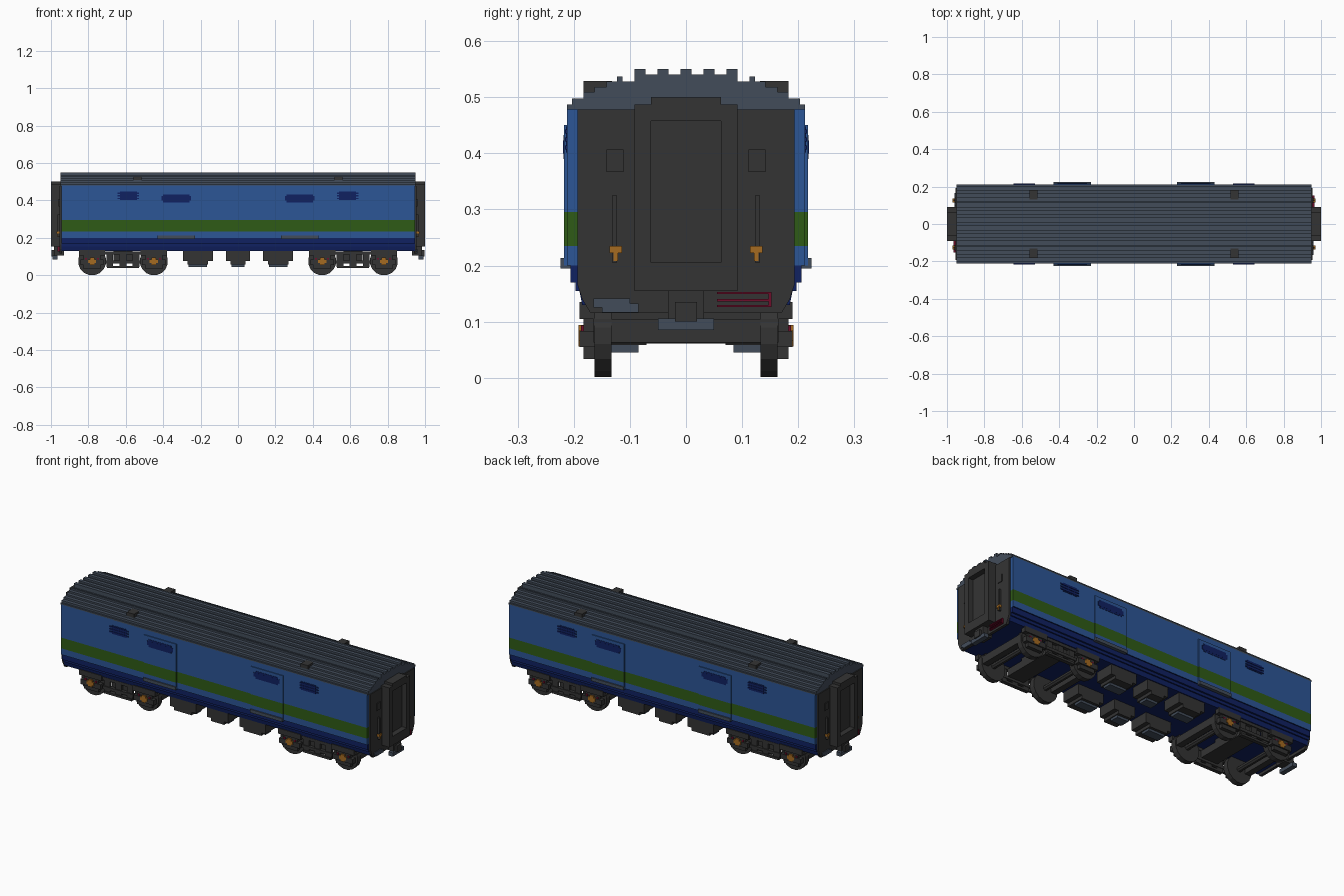
import bpy, bmesh, math
from mathutils import Matrix, Vector


def colour(name, rgb):
    m = bpy.data.materials.new(name)
    m.diffuse_color = (*rgb, 1)
    return m


DARK = colour("dark grey", (0.034, 0.034, 0.034))
SLATE = colour("slate roof", (0.055, 0.073, 0.102))
BLUE = colour("blue", (0.025, 0.092, 0.305))
GREEN = colour("green", (0.028, 0.105, 0.008))
NAVY = colour("navy", (0.005, 0.015, 0.12))
ORANGE = colour("orange", (0.376, 0.145, 0.015))
RED = colour("crimson", (0.16, 0.004, 0.024))


def finish(name, bm, mats):
    bmesh.ops.recalc_face_normals(bm, faces=bm.faces)
    me = bpy.data.meshes.new(name)
    bm.to_mesh(me)
    bm.free()
    for m in mats:
        me.materials.append(m)
    ob = bpy.data.objects.new(name, me)
    bpy.context.collection.objects.link(ob)
    return ob


def add_box(bm, x0, x1, y0, y1, z0, z1):
    mat = Matrix.Translation(((x0 + x1) / 2, (y0 + y1) / 2, (z0 + z1) / 2)) @ \
        Matrix.Diagonal((abs(x1 - x0), abs(y1 - y0), z1 - z0, 1))
    bmesh.ops.create_cube(bm, size=1, matrix=mat)


def boxes(name, mat, items):
    bm = bmesh.new()
    for b in items:
        add_box(bm, *b)
    return finish(name, bm, [mat])


def mirrored(items, x=True, y=True):
    out = []
    for (x0, x1, y0, y1, z0, z1) in items:
        for sx in ((1, -1) if x else (1,)):
            for sy in ((1, -1) if y else (1,)):
                xs, ys = sorted((sx * x0, sx * x1)), sorted((sy * y0, sy * y1))
                out.append((*xs, *ys, z0, z1))
    return out


def add_prism(bm, half, x0, x1):
    """Extrude a half section (y, z), mirrored in y, along x."""
    pts = half + [(-y, z) for y, z in reversed(half)]
    f = bm.faces.new([bm.verts.new((x0, y, z)) for y, z in pts])
    new = bmesh.ops.extrude_face_region(bm, geom=[f], use_keep_orig=True)
    bmesh.ops.translate(bm, verts=[v for v in new["geom"] if isinstance(v, bmesh.types.BMVert)],
                        vec=(x1 - x0, 0, 0))


def paint_bands(bm):
    """Cut at the livery heights and colour each band."""
    for z in (0.2, 0.235, 0.295):
        bmesh.ops.bisect_plane(bm, geom=bm.verts[:] + bm.edges[:] + bm.faces[:],
                               plane_co=Vector((0, 0, z)), plane_no=Vector((0, 0, 1)))
    for f in bm.faces:
        z = f.calc_center_median().z
        f.material_index = 2 if z < 0.201 else 1 if 0.235 < z < 0.295 else 0


# Body shell with stepped sill
bm = bmesh.new()
add_prism(bm, [(0.185, 0.13), (0.19, 0.155), (0.197, 0.155), (0.197, 0.17), (0.206, 0.17),
               (0.206, 0.2), (0.212, 0.2), (0.212, 0.48)], -0.945, 0.945)
paint_bands(bm)
finish("body", bm, [BLUE, GREEN, NAVY])

# Ribbed roof
bm = bmesh.new()
add_prism(bm, [(0.212, 0.478), (0.212, 0.487), (0.203, 0.487), (0.203, 0.498), (0.183, 0.498),
               (0.183, 0.509), (0.163, 0.509), (0.163, 0.518), (0.142, 0.518), (0.142, 0.528),
               (0.123, 0.528), (0.123, 0.537), (0.113, 0.537), (0.113, 0.528), (0.092, 0.528),
               (0.092, 0.55), (0.072, 0.55), (0.072, 0.54), (0.051, 0.54), (0.051, 0.55),
               (0.031, 0.55), (0.031, 0.54), (0.01, 0.54), (0.01, 0.55)], -0.95, 0.95)
finish("roof", bm, [SLATE])
boxes("roof_vents", DARK, mirrored([(0.515, 0.56, 0.132, 0.183, 0.505, 0.529)]))

# Side doors, steps, windows and vents
bm = bmesh.new()
for b in mirrored([(0.23, 0.43, 0.205, 0.217, 0.2, 0.45)]):
    add_box(bm, *b)
paint_bands(bm)
finish("side_doors", bm, [BLUE, GREEN, NAVY])
boxes("door_steps", SLATE, mirrored([(0.23, 0.43, 0.2, 0.224, 0.195, 0.213)]))
boxes("door_windows", NAVY, mirrored([(0.25, 0.41, 0.214, 0.219, 0.4, 0.423),
                                      (0.26, 0.40, 0.214, 0.2185, 0.39, 0.433)]))
boxes("side_vents", NAVY, mirrored([(0.54, 0.63, 0.21, 0.214, 0.401, 0.448),
                                    (0.53, 0.645, 0.21, 0.216, 0.407, 0.414),
                                    (0.53, 0.645, 0.21, 0.216, 0.421, 0.428),
                                    (0.53, 0.645, 0.21, 0.216, 0.435, 0.442)]))

# End walls
bm = bmesh.new()
for x0, x1 in ((0.94, 0.955), (-0.955, -0.94)):
    add_prism(bm, [(0.17, 0.115), (0.185, 0.14), (0.193, 0.165), (0.193, 0.478)], x0, x1)
finish("end_walls", bm, [DARK])

# Gangways: frame around a recessed door
boxes("gangway_frames", DARK, mirrored([(0.95, 1.0, 0.062, 0.092, 0.155, 0.487)]) +
      mirrored([(0.95, 1.0, -0.062, 0.062, 0.155, 0.205),
                (0.95, 1.0, -0.062, 0.062, 0.458, 0.5),
                (0.95, 0.97, -0.062, 0.062, 0.205, 0.458)], y=False))

# Couplers
boxes("couplers", DARK, mirrored([(0.93, 0.985, -0.032, 0.032, 0.105, 0.155),
                                  (0.965, 0.998, -0.02, 0.02, 0.1, 0.135)], y=False))
boxes("coupler_heads", SLATE, mirrored([(0.965, 0.992, -0.05, 0.05, 0.085, 0.106)], y=False))

# End wall windows, handrails, lamps and hoses
boxes("end_windows", DARK, mirrored([(0.95, 0.959, 0.111, 0.142, 0.367, 0.407)]))
boxes("handrails", DARK, mirrored([(0.95, 0.966, 0.123, 0.132, 0.205, 0.325)]))
boxes("end_lamps", ORANGE, mirrored([(0.95, 0.97, 0.114, 0.136, 0.222, 0.235),
                                     (0.95, 0.968, 0.121, 0.129, 0.208, 0.222)]))
hoses = [(0.95, 0.966, 0.055, 0.15, z, z + 0.004) for z in (0.126, 0.136, 0.149)]
hoses.append((0.95, 0.966, 0.147, 0.152, 0.126, 0.153))
boxes("hoses", RED, hoses + [(-b[1], -b[0], -b[3], -b[2], b[4], b[5]) for b in hoses])
pads = [(0.95, 0.96, -0.15, -0.085, 0.116, 0.132), (0.95, 0.96, -0.165, -0.1, 0.125, 0.141)]
boxes("hose_brackets", SLATE, pads + [(-b[1], -b[0], -b[3], -b[2], b[4], b[5]) for b in pads])

# Underfloor equipment with stepped lower edges
cases, trays = [], []
for x, w in ((-0.215, 0.08), (0, 0.065), (0.215, 0.08)):
    for s in (1, -1):
        y0, y1 = sorted((s * 0.07, s * 0.18))
        cases += [(x - w, x + w, y0, y1, 0.075, 0.132),
                  (x - w + 0.025, x + w - 0.025, y0, y1, 0.058, 0.075)]
        y0, y1 = sorted((s * 0.085, s * 0.135))
        trays.append((x - w + 0.03, x + w - 0.03, y0, y1, 0.045, 0.058))
boxes("equipment_cases", DARK, cases)
boxes("equipment_trays", SLATE, trays)

# Wheels and axles
def cylinder(bm, x, y, z, r, depth, sides):
    bmesh.ops.create_cone(bm, cap_ends=True, segments=sides, radius1=r, radius2=r, depth=depth,
                          matrix=Matrix.Translation((x, y, z)) @ Matrix.Rotation(math.pi / 2, 4, 'X')
                          @ Matrix.Rotation(math.pi / sides, 4, 'Z'))


WHEELS = (-0.78, -0.45, 0.45, 0.78)
bm = bmesh.new()
for x in WHEELS:
    cylinder(bm, x, 0, 0.075, 0.015, 0.3, 8)
    for s in (1, -1):
        cylinder(bm, x, s * 0.148, 0.075, 0.0755, 0.03, 16)
finish("wheels_and_axles", bm, [DARK])

# Bogie frames, axle boxes, springs
frame, caps, pins, dampers = [], [], [], []
for x in WHEELS:
    frame += [(x - 0.045, x + 0.045, 0.162, 0.183, 0.033, 0.115),
              (x - 0.062, x + 0.062, 0.162, 0.19, 0.055, 0.083),
              (x - 0.07, x + 0.07, 0.162, 0.19, 0.105, 0.135)]
    caps += [(x - 0.022, x + 0.022, 0.18, 0.192, 0.066, 0.084),
             (x - 0.012, x + 0.012, 0.18, 0.192, 0.056, 0.094)]
    for d in (-0.032, 0.032):
        dampers += [(x + d - 0.005, x + d + 0.005, 0.18, 0.187, 0.062, 0.093)]
for c in (-0.615, 0.615):
    frame += [(c - 0.21, c + 0.21, 0.162, 0.183, 0.112, 0.128),
              (c - 0.085, c + 0.085, 0.162, 0.183, 0.038, 0.05),
              (c - 0.095, c + 0.095, 0.162, 0.183, 0.062, 0.078)]
    for d in (-0.07, 0, 0.07):
        frame.append((c + d - 0.018, c + d + 0.018, 0.165, 0.178, 0.045, 0.115))
boxes("bogie_side_frames", DARK, mirrored(frame, x=False))
boxes("axle_box_caps", ORANGE, mirrored(caps, x=False))
boxes("axle_dampers", RED, mirrored(dampers, x=False))
boxes("bogie_crossbeams", DARK,
      [b for c in (-0.615, 0.615) for b in (
          (c - 0.05, c + 0.05, -0.165, 0.165, 0.075, 0.115),
          (c - 0.05, c + 0.05, -0.06, 0.06, 0.115, 0.132),
          (c - 0.235, c - 0.2, -0.165, 0.165, 0.063, 0.105),
          (c + 0.2, c + 0.235, -0.165, 0.165, 0.063, 0.105))])
